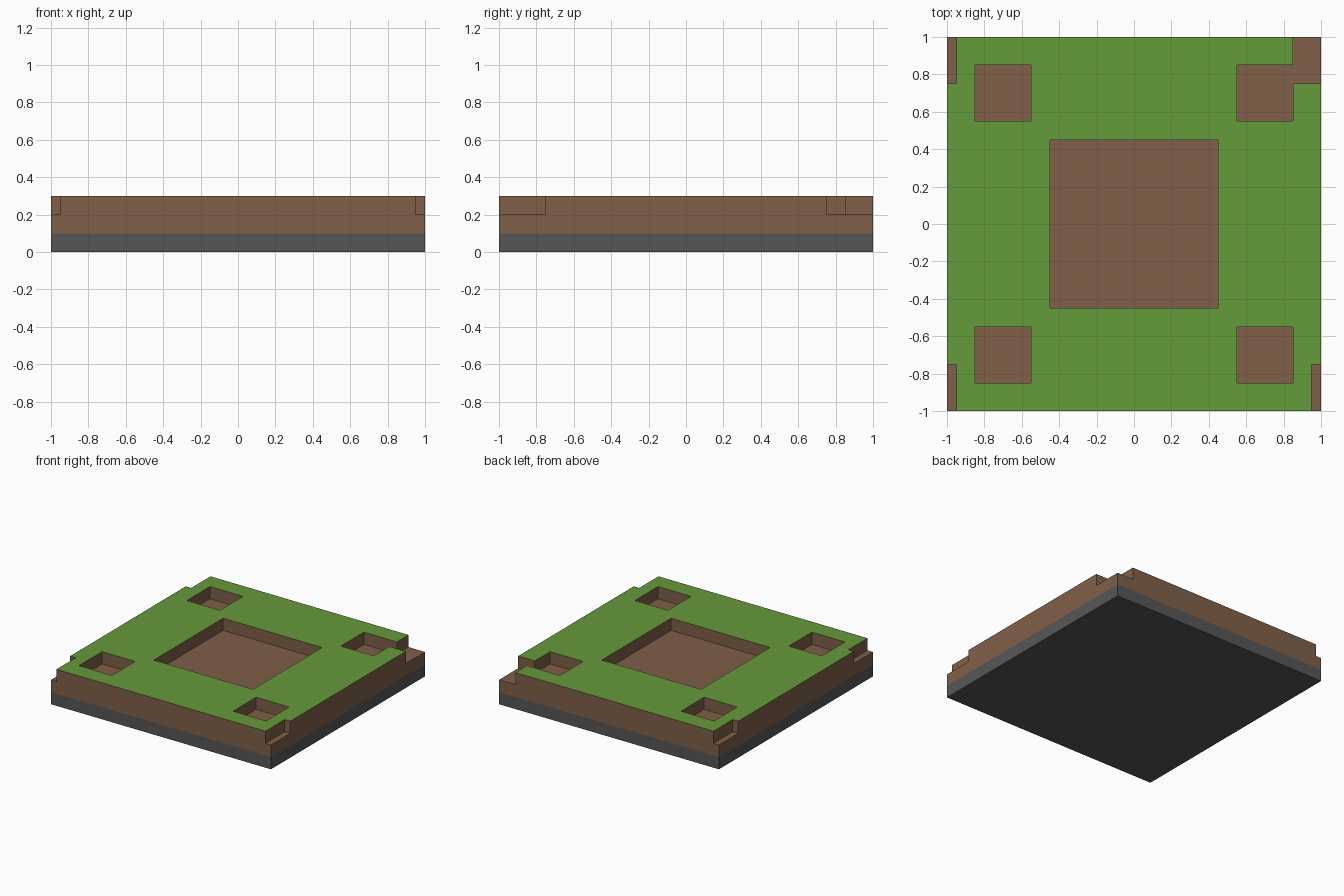
import bpy, bmesh

cube = bpy.data.objects.get("Cube")
if cube:
    bpy.data.objects.remove(cube, do_unlink=True)


def material(name, rgb):
    m = bpy.data.materials.new(name)
    m.use_nodes = True
    m.diffuse_color = (*rgb, 1)
    bsdf = next(n for n in m.node_tree.nodes if n.type == 'BSDF_PRINCIPLED')
    bsdf.inputs["Base Color"].default_value = (*rgb, 1)
    bsdf.inputs["Roughness"].default_value = 0.9
    return m


soil = material("soil brown", (0.215, 0.115, 0.065))
grass = material("grass green", (0.130, 0.325, 0.044))
stone = material("stone grey", (0.094, 0.094, 0.096))

STONE_TOP, FLOOR, TOP = 0.1, 0.2, 0.3

# Sunken areas as x0, x1, y0, y1: centre pit, four small pits, corner notches
sunken = [(-0.45, 0.45, -0.45, 0.45)]
for sx in (-0.7, 0.7):
    for sy in (-0.7, 0.7):
        sunken.append((sx - 0.15, sx + 0.15, sy - 0.15, sy + 0.15))
sunken += [(-1, -0.95, -1, -0.75), (-1, -0.95, 0.75, 1),
           (0.95, 1, -1, -0.75), (0.85, 1, 0.75, 1)]


def is_sunken(p):
    return any(x0 < p.x < x1 and y0 < p.y < y1 for x0, x1, y0, y1 in sunken)


def make_object(name, bm, mats):
    bmesh.ops.recalc_face_normals(bm, faces=bm.faces)
    me = bpy.data.meshes.new(name)
    bm.to_mesh(me)
    bm.free()
    for m in mats:
        me.materials.append(m)
    ob = bpy.data.objects.new(name, me)
    bpy.context.collection.objects.link(ob)
    return ob


# Soil floor: a grid whose lines follow the edges of the sunken areas
xs = sorted({round(v, 3) for s in sunken for v in s[:2]})
ys = sorted({round(v, 3) for s in sunken for v in s[2:]})
bm = bmesh.new()
grid = [[bm.verts.new((x, y, FLOOR)) for y in ys] for x in xs]
for i in range(len(xs) - 1):
    for j in range(len(ys) - 1):
        bm.faces.new((grid[i][j], grid[i + 1][j], grid[i + 1][j + 1], grid[i][j + 1]))

# Outer skirt down to the stone, closed underneath
rim = [e for e in bm.edges if e.is_boundary]
ext = bmesh.ops.extrude_edge_only(bm, edges=rim)["geom"]
for v in ext:
    if isinstance(v, bmesh.types.BMVert):
        v.co.z = STONE_TOP
bmesh.ops.holes_fill(bm, edges=[e for e in bm.edges if e.is_boundary], sides=0)

# Raised ground: every floor cell outside the sunken areas, with a grass top
raised = [f for f in bm.faces
          if all(abs(v.co.z - FLOOR) < 1e-4 for v in f.verts)
          and not is_sunken(f.calc_center_median())]
ext = bmesh.ops.extrude_face_region(bm, geom=raised)["geom"]
for g in ext:
    if isinstance(g, bmesh.types.BMVert):
        g.co.z = TOP
for f in bm.faces:
    if all(v.co.z > TOP - 1e-4 for v in f.verts):
        f.material_index = 1
for f in [f for f in raised if f.is_valid and f not in ext]:
    bm.faces.remove(f)
make_object("soil_and_grass", bm, [soil, grass])

# Stone slab underneath
bm = bmesh.new()
bmesh.ops.create_cube(bm, size=1)
for v in bm.verts:
    v.co = (v.co.x * 2, v.co.y * 2, (v.co.z + 0.5) * STONE_TOP)
make_object("stone_base", bm, [stone])
